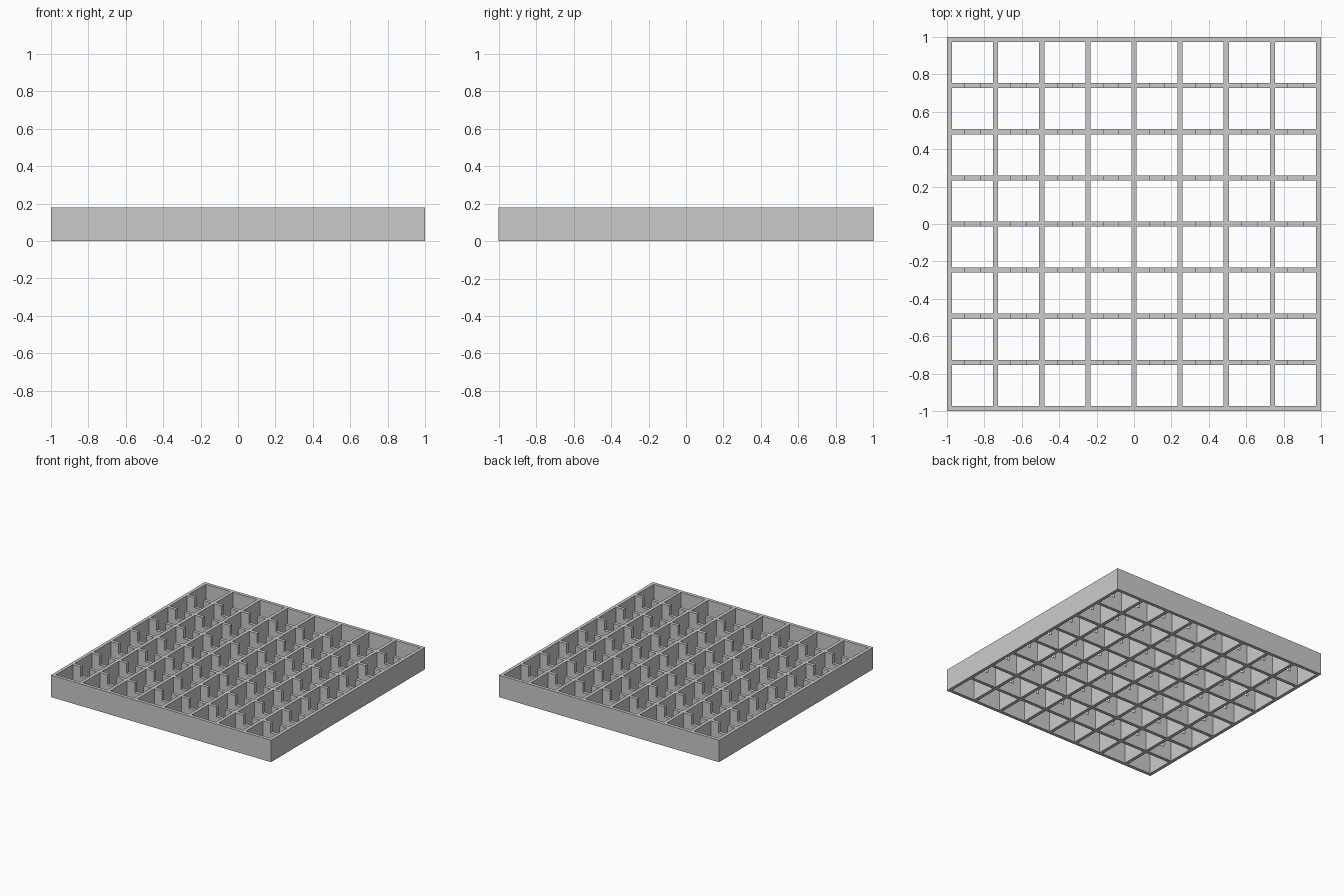
import bpy
import bmesh
from mathutils import Vector

if "Cube" in bpy.data.objects:
    bpy.data.objects.remove(bpy.data.objects["Cube"], do_unlink=True)

CELLS = 8
WALL = 0.027
PITCH = (2 - WALL) / CELLS
HEIGHT = 0.18
NOTCH_FLOOR = 0.10
NOTCH_WIDTH = 0.08

# Cut lines: each span between two lines is a wall, a gap or a notch
margin = (PITCH - WALL - NOTCH_WIDTH) / 2
xs, x_kind, ys, y_kind = [], [], [], []
for i in range(CELLS + 1):
    start = -1 + i * PITCH
    xs += [start, start + WALL]
    ys += [start, start + WALL]
    x_kind.append("wall")
    y_kind.append("wall")
    if i < CELLS:
        xs += [start + WALL + margin, start + WALL + margin + NOTCH_WIDTH]
        x_kind += ["gap", "notch", "gap"]
        y_kind.append("gap")
zs = [0, NOTCH_FLOOR, HEIGHT]
lines = (xs, ys, zs)


def solid(i, j, k):
    """Outer frame and lengthwise walls are full height; inner cross walls are notched on top."""
    if not (0 <= i < len(x_kind) and 0 <= j < len(y_kind) and 0 <= k < 2):
        return False
    if x_kind[i] == "wall":
        return True
    if y_kind[j] != "wall":
        return False
    on_frame = j in (0, len(y_kind) - 1)
    return on_frame or k == 0 or x_kind[i] != "notch"


# Skin every solid block where it meets open space
bm = bmesh.new()
corners = {}


def corner(key):
    if key not in corners:
        corners[key] = bm.verts.new(Vector([lines[a][key[a]] for a in range(3)]))
    return corners[key]


for i in range(len(x_kind)):
    for j in range(len(y_kind)):
        for k in range(2):
            if not solid(i, j, k):
                continue
            for axis in range(3):
                u, v = (axis + 1) % 3, (axis + 2) % 3
                for side in (0, 1):
                    neighbour = [i, j, k]
                    neighbour[axis] += 1 if side else -1
                    if solid(*neighbour):
                        continue
                    ring = []
                    for du, dv in ((0, 0), (1, 0), (1, 1), (0, 1)):
                        key = [i, j, k]
                        key[axis] += side
                        key[u] += du
                        key[v] += dv
                        ring.append(corner(tuple(key)))
                    bm.faces.new(ring if side else ring[::-1])

mesh = bpy.data.meshes.new("divider_grid")
bm.to_mesh(mesh)
bm.free()
grid = bpy.data.objects.new("divider_grid", mesh)
bpy.context.collection.objects.link(grid)

# Plain grey
grey = bpy.data.materials.new("light_grey")
grey.use_nodes = True
colour = (0.6, 0.6, 0.6, 1)
grey.diffuse_color = colour
grey.node_tree.nodes["Principled BSDF"].inputs["Base Color"].default_value = colour
mesh.materials.append(grey)
